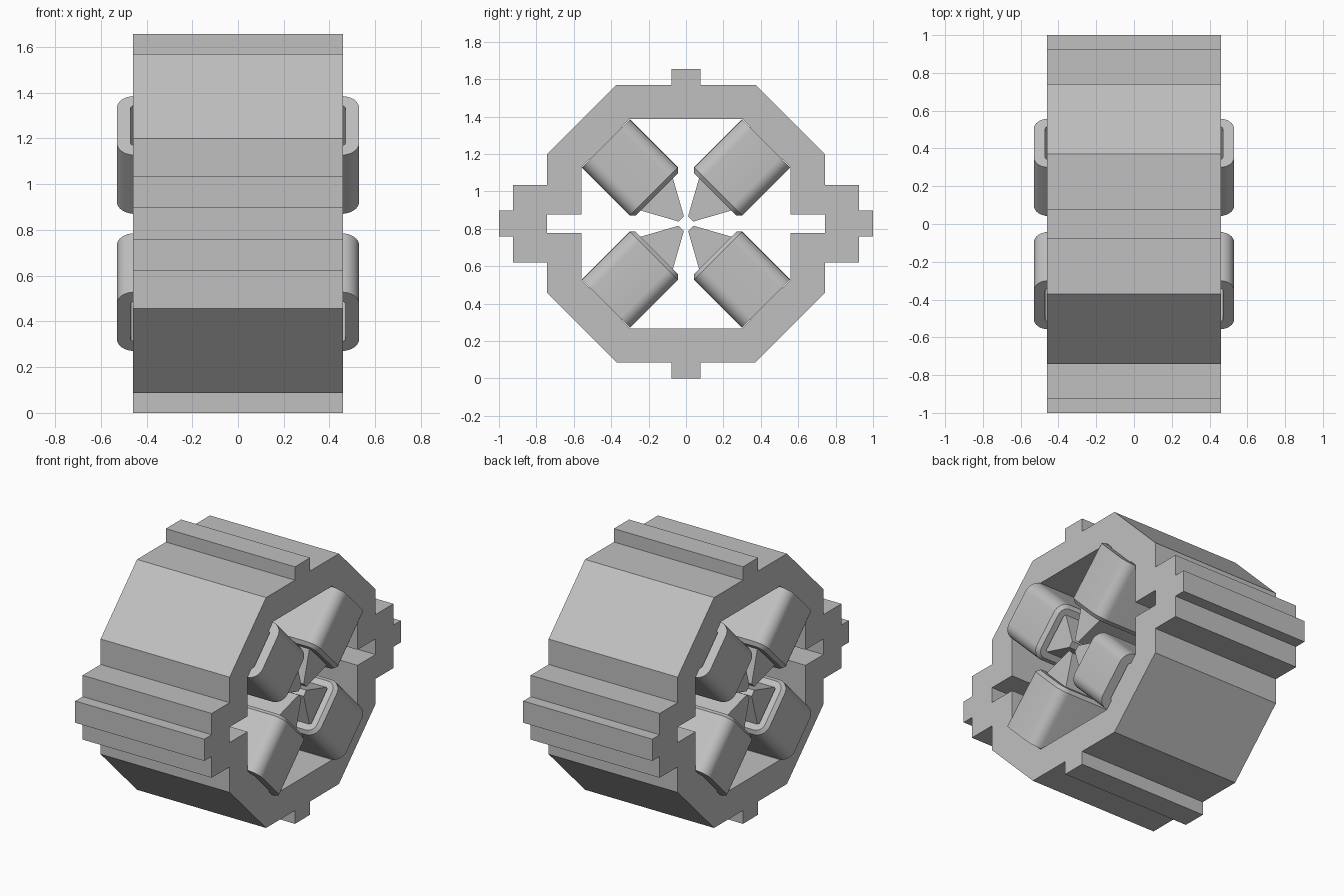
import bpy
import bmesh
import math
from mathutils import Matrix, Vector

cube = bpy.data.objects.get("Cube")
if cube:
    bpy.data.objects.remove(cube, do_unlink=True)

CENTRE_Z = 0.828
HALF_LENGTH = 0.46

grey = bpy.data.materials.new("plain_grey")
grey.use_nodes = True
colour = (0.53, 0.53, 0.53, 1)
grey.diffuse_color = colour
grey.node_tree.nodes["Principled BSDF"].inputs["Base Color"].default_value = colour


def finish(bm, name):
    bmesh.ops.recalc_face_normals(bm, faces=bm.faces)
    mesh = bpy.data.meshes.new(name)
    bm.to_mesh(mesh)
    bm.free()
    mesh.materials.append(grey)
    obj = bpy.data.objects.new(name, mesh)
    bpy.context.collection.objects.link(obj)
    return obj


def bridge(bm, a, b):
    for i in range(len(a)):
        j = (i + 1) % len(a)
        bm.faces.new((a[i], a[j], b[j], b[i]))


def full_outline(quarter):
    """Mirror a quarter outline, running from the y axis to the z axis."""
    points = list(quarter)
    points += [(-y, z) for y, z in reversed(quarter)]
    points += [(-y, -z) for y, z in quarter]
    points += [(y, -z) for y, z in reversed(quarter)]
    return points


def loop(bm, outline, x):
    return [bm.verts.new((x, y, z + CENTRE_Z)) for y, z in outline]


# Yoke: keyed octagonal frame with side slots. Outer and inner outlines
# have matching corners, so the end faces are plain quads.
outer = full_outline([(1.0, 0.07), (0.925, 0.07), (0.925, 0.207), (0.742, 0.207),
                      (0.742, 0.371), (0.371, 0.742), (0.077, 0.742), (0.077, 0.828)])
inner = full_outline([(0.742, 0.05), (0.56, 0.05), (0.56, 0.302), (0.302, 0.56)])
bm = bmesh.new()
ends = []
for x in (-HALF_LENGTH, HALF_LENGTH):
    o, i = loop(bm, outer, x), loop(bm, inner, x)
    edges = []
    for ring in (o, i):
        edges += [bm.edges.new((ring[k], ring[(k + 1) % len(ring)])) for k in range(len(ring))]
    bmesh.ops.triangle_fill(bm, use_beauty=True, edges=edges, normal=(1, 0, 0))
    ends.append((o, i))
bridge(bm, ends[0][0], ends[1][0])
bridge(bm, ends[0][1], ends[1][1])
bmesh.ops.dissolve_limit(bm, angle_limit=0.01, verts=bm.verts, edges=bm.edges)
finish(bm, "yoke_frame")


def rounded_loop(bm, half_x, half_y, radius, z, steps=8):
    verts = []
    for quadrant, (sx, sy) in enumerate(((1, 1), (-1, 1), (-1, -1), (1, -1))):
        for s in range(steps + 1):
            a = (quadrant + s / steps) * math.pi / 2
            verts.append(bm.verts.new((sx * (half_x - radius) + radius * math.cos(a),
                                       sy * (half_y - radius) + radius * math.sin(a), z)))
    return verts


def place(obj, angle):
    """Turn the part's local z into a radial direction about the x axis."""
    turn = Matrix.Rotation(angle, 4, 'X')
    obj.data.transform(Matrix.Translation(Vector((0, 0, CENTRE_Z))) @ turn)


def add_coil(name, angle):
    bm = bmesh.new()
    rings = []
    for inset, radial in ((0, 0.606), (0, 0.243), (0.021, 0.221), (0.06, 0.221), (0.06, 0.606)):
        rings.append(rounded_loop(bm, 0.53 - inset, 0.182 - inset,
                                  max(0.075 - inset, 0.012), radial))
    for k in range(len(rings)):
        bridge(bm, rings[k], rings[(k + 1) % len(rings)])
    obj = finish(bm, name)
    place(obj, angle)
    bpy.ops.object.select_all(action='DESELECT')
    obj.select_set(True)
    bpy.context.view_layer.objects.active = obj
    bpy.ops.object.shade_smooth_by_angle(angle=math.radians(30))


def add_pole(name, angle):
    profile = [(0.02, 0.036), (0.122, 0.221), (0.122, 0.612)]
    profile += [(-t, r) for t, r in reversed(profile)]
    bm = bmesh.new()
    sides = [[bm.verts.new((x, t, r)) for t, r in profile]
             for x in (-HALF_LENGTH, HALF_LENGTH)]
    bridge(bm, *sides)
    for side in sides:
        bm.faces.new(side)
    place(finish(bm, name), angle)


# Four poles on the diagonals, each wrapped by a coil
names = ("upper_back", "upper_front", "lower_front", "lower_back")
for k, name in enumerate(names):
    angle = math.radians(-45 + 90 * k)
    add_coil(name + "_coil", angle)
    add_pole(name + "_pole", angle)
